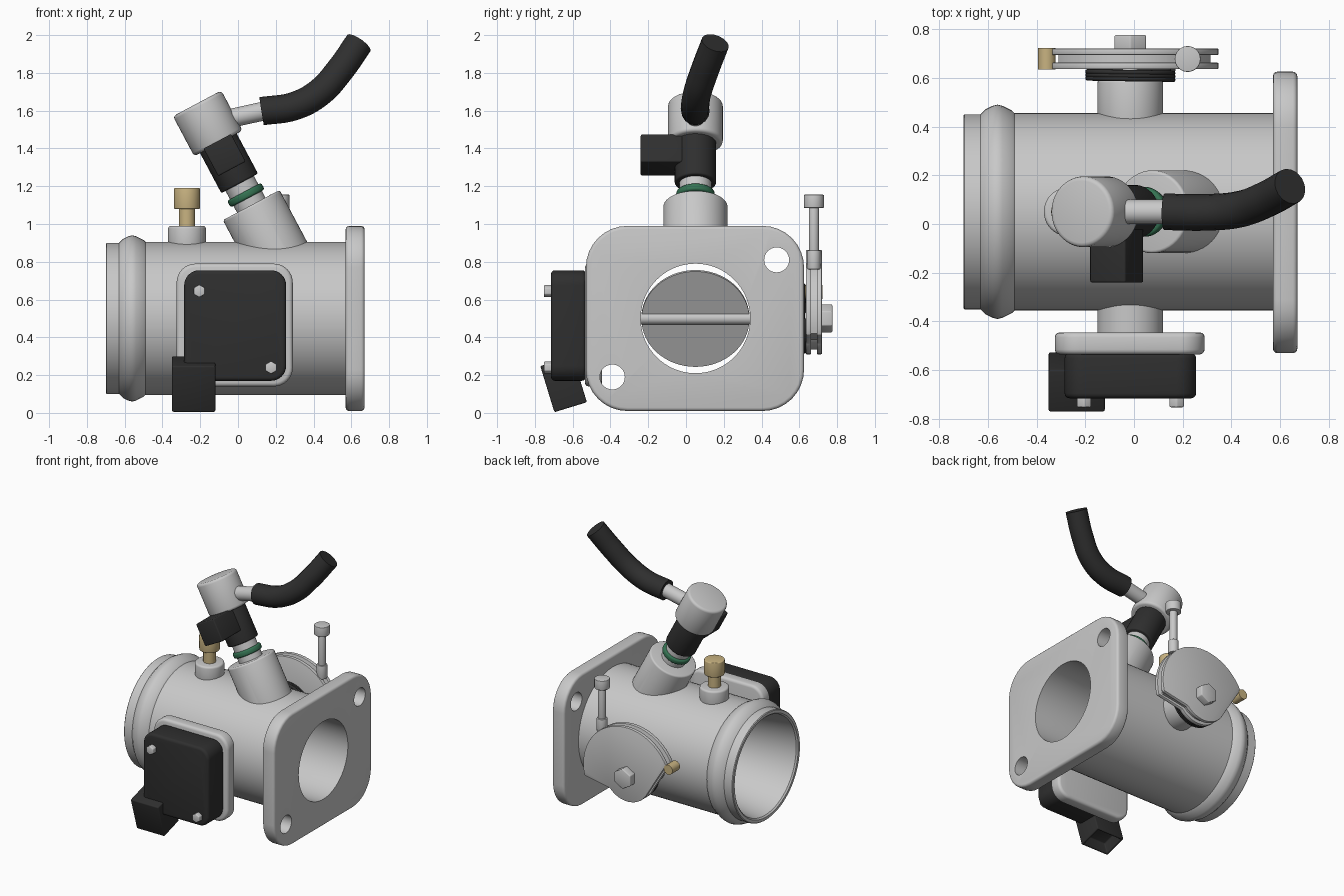
import bpy, bmesh, math
from mathutils import Vector, Matrix

if "Cube" in bpy.data.objects:
    bpy.data.objects.remove(bpy.data.objects["Cube"])

def material(name, rgb):
    m = bpy.data.materials.new(name)
    m.diffuse_color = (*rgb, 1)
    m.use_nodes = True
    m.node_tree.nodes["Principled BSDF"].inputs["Base Color"].default_value = m.diffuse_color
    return m

ALLOY = material("cast alloy", (0.58, 0.58, 0.58))
BLACK = material("black plastic", (0.028, 0.028, 0.028))
BRASS = material("brass", (0.58, 0.45, 0.22))
GREEN = material("green seal", (0.035, 0.17, 0.085))

CY, CZ, SX = 0.05, 0.5, -0.015      # bore axis (y, z) and throttle shaft x

def finish(name, bm, mat, bevel=0, cutters=(), seg=3):
    bmesh.ops.recalc_face_normals(bm, faces=bm.faces)
    me = bpy.data.meshes.new(name)
    bm.to_mesh(me)
    bm.free()
    me.materials.append(mat)
    ob = bpy.data.objects.new(name, me)
    bpy.context.collection.objects.link(ob)
    bpy.ops.object.select_all(action='DESELECT')
    bpy.context.view_layer.objects.active = ob
    ob.select_set(True)
    if bevel:
        b = ob.modifiers.new("bevel", 'BEVEL')
        b.width, b.segments, b.limit_method = bevel, seg, 'ANGLE'
        b.angle_limit = math.radians(40)
        bpy.ops.object.modifier_apply(modifier="bevel")
    for c in cutters:
        d = ob.modifiers.new("cut", 'BOOLEAN')
        d.operation, d.solver, d.object = 'DIFFERENCE', 'EXACT', c
        bpy.ops.object.modifier_apply(modifier="cut")
    bpy.ops.object.shade_smooth_by_angle(angle=math.radians(35))
    return ob

def cyl(name, p0, p1, r, mat, n=40, **kw):
    p0, p1 = Vector(p0), Vector(p1)
    d = p1 - p0
    bm = bmesh.new()
    bmesh.ops.create_cone(bm, cap_ends=True, segments=n, radius1=r, radius2=r, depth=d.length,
                          matrix=Matrix.Translation((p0 + p1) / 2) @ d.to_track_quat('Z', 'Y').to_matrix().to_4x4())
    return finish(name, bm, mat, **kw)

def prism(name, pts, axis, a, b, mat, **kw):
    # extrude a 2D outline along x (outline in y,z) or y (outline in x,z)
    put = (lambda u, v, w: (w, u, v)) if axis == 'x' else (lambda u, v, w: (u, w, v))
    bm = bmesh.new()
    f = bm.faces.new([bm.verts.new(put(u, v, a)) for u, v in pts])
    new = bmesh.ops.extrude_face_region(bm, geom=[f])['geom']
    bmesh.ops.translate(bm, vec=put(0, 0, b - a), verts=[g for g in new if isinstance(g, bmesh.types.BMVert)])
    return finish(name, bm, mat, **kw)

def round_rect(u0, u1, v0, v1, r, n=8):
    pts = []
    for k, (cu, cv) in enumerate([(u1 - r, v1 - r), (u0 + r, v1 - r), (u0 + r, v0 + r), (u1 - r, v0 + r)]):
        for i in range(n + 1):
            t = math.pi / 2 * (k + i / n)
            pts.append((cu + r * math.cos(t), cv + r * math.sin(t)))
    return pts

def lathe(name, profile, mat, n=72):
    # closed (x, radius) loop revolved around the bore axis
    bm = bmesh.new()
    rings = [[bm.verts.new((x, CY + r * math.cos(2 * math.pi * i / n), CZ + r * math.sin(2 * math.pi * i / n)))
              for i in range(n)] for x, r in profile]
    for k, ring in enumerate(rings):
        nxt = rings[(k + 1) % len(rings)]
        for i in range(n):
            j = (i + 1) % n
            bm.faces.new((ring[i], ring[j], nxt[j], nxt[i]))
    return finish(name, bm, mat)

def box(name, centre, size, rot, mat, bevel, hollow=None, depth=0.1):
    bm = bmesh.new()
    bmesh.ops.create_cube(bm, size=1, matrix=Matrix.Diagonal((*size, 1)))
    if hollow:      # open socket on the face pointing this way
        h = Vector(hollow)
        bm.normal_update()
        f = max(bm.faces, key=lambda f: f.normal.dot(h))
        bmesh.ops.inset_individual(bm, faces=[f], thickness=0.022)
        new = bmesh.ops.extrude_face_region(bm, geom=[f])['geom']
        bmesh.ops.delete(bm, geom=[f], context='FACES_ONLY') if f.is_valid else None
        bmesh.ops.translate(bm, vec=-h * depth, verts=[g for g in new if isinstance(g, bmesh.types.BMVert)])
    bmesh.ops.transform(bm, matrix=Matrix.Translation(centre) @ rot, verts=bm.verts)
    return finish(name, bm, mat, bevel)

def tube(name, pts, r, mat, kind='BEZIER'):
    cu = bpy.data.curves.new(name, 'CURVE')
    cu.dimensions, cu.bevel_depth, cu.bevel_resolution, cu.use_fill_caps = '3D', r, 6, True
    s = cu.splines.new(kind)
    if kind == 'BEZIER':
        s.bezier_points.add(len(pts) - 1)
        for p, co in zip(s.bezier_points, pts):
            p.co, p.handle_left_type, p.handle_right_type = co, 'AUTO', 'AUTO'
    else:
        s.points.add(len(pts) - 1)
        for p, co in zip(s.points, pts):
            p.co = (*co, 1)
    cu.materials.append(mat)
    ob = bpy.data.objects.new(name, cu)
    bpy.context.collection.objects.link(ob)
    bpy.ops.object.select_all(action='DESELECT')
    bpy.context.view_layer.objects.active = ob
    ob.select_set(True)
    bpy.ops.object.convert(target='MESH')
    bpy.ops.object.shade_smooth_by_angle(angle=math.radians(40))

# cutters
bore = cyl("bore_cutter", (-0.2, CY, CZ), (0.9, CY, CZ), 0.29, ALLOY, n=72)
holes = [cyl("bolt_hole_cutter", (0.5, y, z), (0.8, y, z), 0.066, ALLOY, n=32)
         for y, z in ((0.48, 0.81), (-0.39, 0.19))]

# body with hose bead and tapered inlet
lathe("throttle_body", [(-0.70, 0.375), (-0.70, 0.395), (-0.695, 0.40), (-0.63, 0.40), (-0.61, 0.42),
                        (-0.58, 0.435), (-0.56, 0.44), (-0.54, 0.435), (-0.50, 0.415), (-0.49, 0.405),
                        (0.575, 0.405), (0.575, 0.29), (-0.2, 0.29), (-0.55, 0.345), (-0.69, 0.365)], ALLOY)
prism("mounting_flange", round_rect(-0.53, 0.625, 0.01, 0.99, 0.22), 'x', 0.57, 0.67, ALLOY,
      bevel=0.018, cutters=[bore] + holes)

# throttle plate and shaft
tilt = Vector((math.cos(math.radians(28)), 0, -math.sin(math.radians(28)))) * 0.008
mid = Vector((SX, CY, CZ))
cyl("throttle_plate", mid - tilt, mid + tilt, 0.286, ALLOY, n=64)
cyl("throttle_shaft", (SX, -0.3, CZ), (SX, 0.72, CZ), 0.032, ALLOY, n=24)
cyl("sensor_shaft_boss", (SX, -0.27, CZ), (SX, -0.46, CZ), 0.135, ALLOY)
cyl("pulley_shaft_boss", (SX, 0.37, CZ), (SX, 0.59, CZ), 0.135, ALLOY, bevel=0.01)

# position sensor on the front
prism("sensor_mount", round_rect(-0.325, 0.29, 0.14, 0.79, 0.10), 'y', -0.445, -0.535, ALLOY, bevel=0.02)
prism("sensor_cover", round_rect(-0.285, 0.255, 0.17, 0.755, 0.08), 'y', -0.53, -0.715, BLACK, bevel=0.02)
for x, z in ((-0.205, 0.645), (0.175, 0.24)):
    cyl("cover_screw", (x, -0.70, z), (x, -0.752, z), 0.034, ALLOY, n=6, bevel=0.006)
box("sensor_connector", (-0.235, -0.648, 0.152), (0.23, 0.18, 0.255),
    Matrix.Rotation(math.radians(17), 4, 'X'), BLACK, 0.008, (0, 0, -1), 0.09)

# injector, placed along its tilted axis
def on_axis(t):
    a = math.radians(28)
    return Vector((0.07 - t * math.sin(a), CY, 1.10 + t * math.cos(a)))

cyl("injector_boss", on_axis(-0.45), on_axis(0), 0.17, ALLOY, n=48, bevel=0.012, cutters=[bore])
cyl("injector_nozzle", on_axis(-0.02), on_axis(0.15), 0.085, ALLOY)
cyl("injector_seal", on_axis(0.04), on_axis(0.08), 0.102, GREEN, bevel=0.012)
cyl("injector_body", on_axis(0.13), on_axis(0.40), 0.11, BLACK, bevel=0.01)
cyl("injector_cap", on_axis(0.37), on_axis(0.61), 0.145, ALLOY, n=48, bevel=0.018)
box("injector_connector", on_axis(0.30) + Vector((0, -0.145, 0)), (0.165, 0.29, 0.165),
    Matrix.Rotation(math.radians(-28), 4, 'Y'), BLACK, 0.008)

# fuel pipe and hose
cyl("fuel_pipe", (-0.15, CY, 1.535), (0.2, CY, 1.612), 0.05, ALLOY, n=32)
tube("fuel_hose", [(0.125, 0.05, 1.597), (0.30, 0.048, 1.625), (0.43, 0.06, 1.695),
                   (0.54, 0.10, 1.815), (0.64, 0.155, 1.958)], 0.075, BLACK)

# brass port on top
cyl("port_boss", (-0.27, CY, 0.86), (-0.27, CY, 0.99), 0.1, ALLOY, bevel=0.014)
cyl("port_stem", (-0.27, CY, 0.97), (-0.27, CY, 1.09), 0.043, BRASS, n=24)
cyl("port_cap", (-0.27, CY, 1.08), (-0.27, CY, 1.19), 0.07, BRASS, n=32, bevel=0.006)

# cable pulley: arc above, smaller rounded hub below
def sector(r, hub):
    pts = []
    for rad, a0, a1 in ((r, -14, 153), (hub, 205, 318)):
        for i in range(33):
            t = math.radians(a0 + (a1 - a0) * i / 32)
            pts.append((SX + rad * math.cos(t), CZ + rad * math.sin(t)))
    return pts

for a, b in ((0.635, 0.662), (0.693, 0.72)):
    prism("pulley_rim", sector(0.362, 0.19), 'y', a, b, ALLOY, bevel=0.005, seg=2)
prism("pulley_groove", sector(0.33, 0.165), 'y', 0.65, 0.70, ALLOY)
cyl("pulley_nut", (SX, 0.71, CZ), (SX, 0.775, CZ), 0.075, ALLOY, n=6, bevel=0.006)
cyl("cable_end", (-0.358, 0.633, 0.64), (-0.358, 0.722, 0.64), 0.036, BRASS, n=24)
tube("return_spring", [(SX + 0.175 * math.cos(i / 40 * 2 * math.pi), 0.592 + 0.04 * i / 120,
                        CZ + 0.175 * math.sin(i / 40 * 2 * math.pi)) for i in range(121)], 0.01, BLACK, 'POLY')

# throttle cable rising from the pulley
for name, z0, z1, r in (("cable_sleeve", 0.76, 0.86, 0.036), ("cable", 0.8, 1.1, 0.027),
                        ("cable_stop", 1.085, 1.155, 0.053)):
    cyl(name, (0.22, 0.677, z0), (0.22, 0.677, z1), r, ALLOY, n=32, bevel=0.004)

for c in [bore] + holes:
    bpy.data.objects.remove(c, do_unlink=True)
